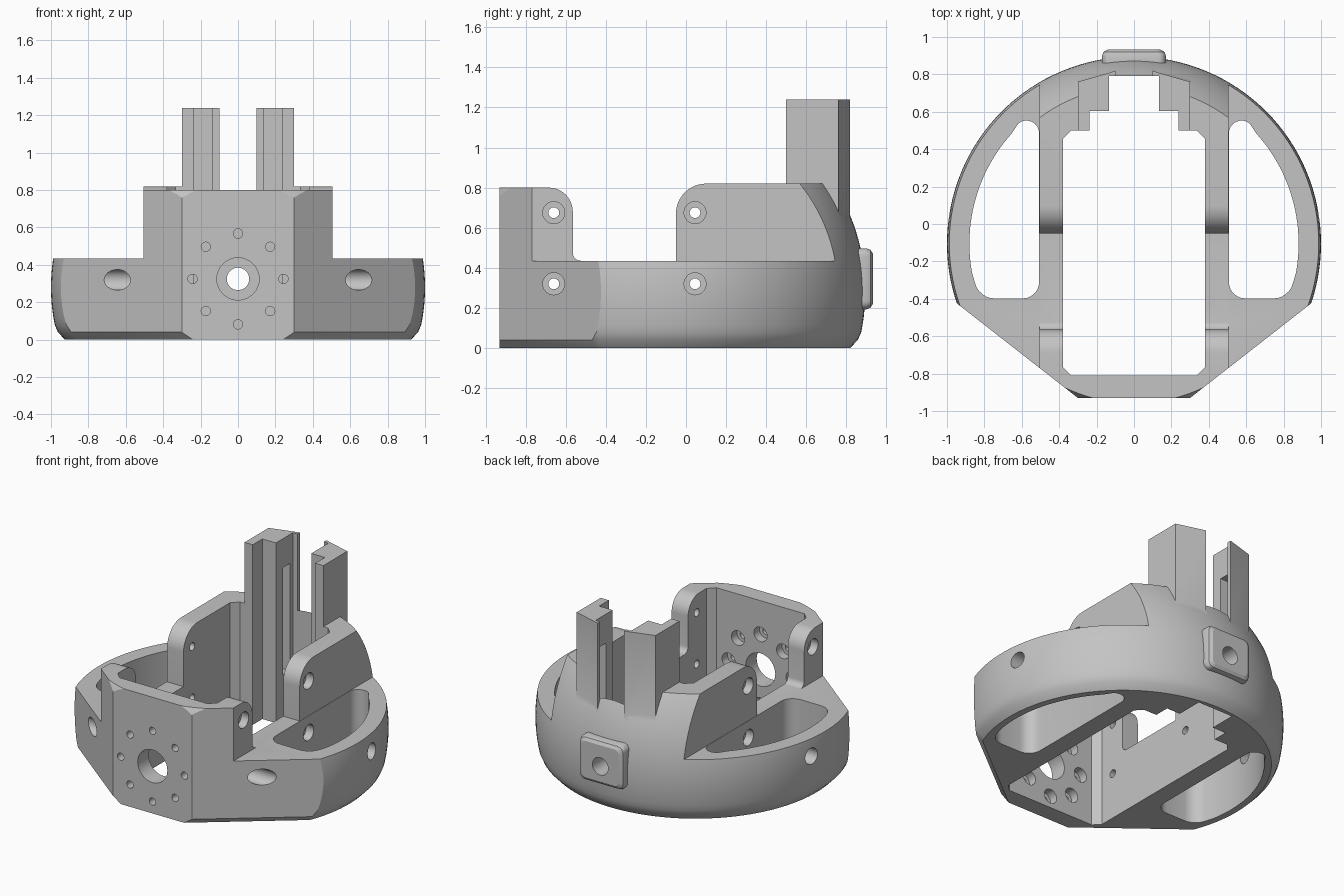
import bpy, bmesh, math

if "Cube" in bpy.data.objects:
    bpy.data.objects.remove(bpy.data.objects["Cube"])

grey = bpy.data.materials.new("plain grey")
grey.diffuse_color = (0.55, 0.55, 0.55, 1)
grey.use_nodes = True
grey.node_tree.nodes["Principled BSDF"].inputs["Base Color"].default_value = grey.diffuse_color
CY = -0.105  # centre of the round body


def solid(name, layers, axis='z'):
    """Closed solid lofted through (outline, depth) layers along an axis."""
    place = {'z': lambda u, v, d: (u, v, d),
             'y': lambda u, v, d: (u, d, v),
             'x': lambda u, v, d: (d, u, v)}[axis]
    bm = bmesh.new()
    rings = [[bm.verts.new(place(u, v, d)) for u, v in poly] for poly, d in layers]
    n = len(rings[0])
    for a, b in zip(rings, rings[1:]):
        for i in range(n):
            j = (i + 1) % n
            bm.faces.new((a[i], a[j], b[j], b[i]))
    bm.faces.new(rings[0])
    bm.faces.new(rings[-1])
    bmesh.ops.recalc_face_normals(bm, faces=bm.faces)
    me = bpy.data.meshes.new(name)
    bm.to_mesh(me)
    bm.free()
    me.materials.append(grey)
    ob = bpy.data.objects.new(name, me)
    bpy.context.collection.objects.link(ob)
    return ob


def prism(name, poly, d0, d1, axis='z'):
    return solid(name, [(poly, d0), (poly, d1)], axis)


def arc(cx, cy, r, a0, a1, n):
    return [(cx + r * math.cos(math.radians(a0 + (a1 - a0) * i / n)),
             cy + r * math.sin(math.radians(a0 + (a1 - a0) * i / n))) for i in range(n + 1)]


def circle(cx, cy, r, n=32):
    return arc(cx, cy, r, 0, 360, n)[:-1]


def rect(x0, y0, x1, y1):
    return [(x0, y0), (x1, y0), (x1, y1), (x0, y1)]


def rounded(hw, hh, r, cy):
    return [p for sx, sy, a in ((1, 1, 0), (-1, 1, 90), (-1, -1, 180), (1, -1, 270))
            for p in arc(sx * (hw - r), cy + sy * (hh - r), r, a, a + 90, 6)]


def mirror(half):
    return half + [(-x, y) for x, y in reversed(half)]


def boolean(target, tool, op):
    mod = target.modifiers.new("bool", 'BOOLEAN')
    mod.operation, mod.object, mod.solver = op, tool, 'EXACT'
    bpy.context.view_layer.objects.active = target
    bpy.ops.object.modifier_apply(modifier=mod.name)
    bpy.data.objects.remove(tool)


# round shell: chamfered foot, then a slice of a sphere
layers = [(circle(0, CY, 0.925, 128), 0)]
for i in range(25):
    z = 0.04 + 0.92 * i / 24
    r = math.sqrt(1 - (z - 0.28) ** 2)
    layers.append((circle(0, CY, r - (0.008 if i == 0 else 0), 128), z))
body = solid("body", layers)

# faceted front with two slanted sides and chamfered lower edges
k = 0.5 / 0.64


def front_plan(x):
    return mirror([(x, -0.93), (1.2, -0.93 + (1.2 - x) * k), (1.2, 1.2)])


boolean(body, solid("plan", [(front_plan(0.18), -0.04), (front_plan(0.30), 0.04),
                             (front_plan(0.30), 1.5)]), 'INTERSECT')

# height outline: low ring, front tower and back tower
outline = prism("height_outline", rect(-1.3, -1.3, 1.3, 1.3), -0.1, 0.435)
front = ([(-1.2, 0.2), (-0.52, 0.2), (-0.52, 0.434)]
         + arc(-0.525, 0.475, 0.04, 270, 180, 5)
         + arc(-0.685, 0.68, 0.12, 0, 90, 12) + [(-1.2, 0.80)])
back = [(1.2, 0.2), (1.2, 0.82)] + arc(0.10, 0.67, 0.15, 90, 180, 12) + [(-0.05, 0.2)]
for poly in (front, back):
    boolean(outline, prism("tower", poly, -0.505, 0.505, 'x'), 'UNION')
boolean(body, outline, 'INTERSECT')

# upright posts
for s in (-1, 1):
    post = [(s * 0.10, 0.4), (s * 0.30, 0.4), (s * 0.30, 0.76), (s * 0.10, 0.818)]
    boolean(body, prism("post", post, 0.3, 1.24), 'UNION')

# rounded pad on the back
pad = [(rounded(0.17, 0.152, 0.04, 0.345), 0.83), (rounded(0.17, 0.152, 0.04, 0.345), 0.90),
       (rounded(0.163, 0.145, 0.04, 0.345), 0.92), (rounded(0.14, 0.125, 0.03, 0.345), 0.933)]
boolean(body, solid("pad", pad, 'y'), 'UNION')

# stepped central opening
opening = mirror([(0.335, -0.81), (0.38, -0.765), (0.38, 0.455), (0.335, 0.5), (0.238, 0.5),
                  (0.238, 0.605), (0.135, 0.605), (0.135, 0.79)])
boolean(body, prism("opening", opening, -0.2, 1.5), 'DIFFERENCE')

# side windows and slots in the posts
for s in (-1, 1):
    window = (arc(0.595, -0.31, 0.088, 180, 270, 6) + arc(0.745, -0.29, 0.108, 270, 345, 6)
              + arc(0, CY, 0.88, -10, 42, 24) + arc(0.575, 0.485, 0.068, 50, 180, 8))
    boolean(body, prism("window", [(s * x, y) for x, y in window], -0.2, 0.7), 'DIFFERENCE')
    boolean(body, prism("slot", rect(0.68, 0.3, 0.76, 1.04), s * 0.1, s * 0.19, 'x'), 'DIFFERENCE')

# front hole, ring of counterbored screw holes, back hole
boolean(body, prism("front_hole", circle(0, 0.325, 0.113), -1.2, -0.7, 'y'), 'DIFFERENCE')
boolean(body, prism("back_hole", circle(0, 0.325, 0.06), 0.6, 1.2, 'y'), 'DIFFERENCE')
for i in range(8):
    a = i * math.pi / 4
    u, v = 0.243 * math.cos(a), 0.325 + 0.243 * math.sin(a)
    boolean(body, prism("screw", circle(u, v, 0.025, 16), -1.2, -0.7, 'y'), 'DIFFERENCE')
    boolean(body, prism("bore", circle(u, v, 0.05, 24), -0.87, -0.7, 'y'), 'DIFFERENCE')

# side screw holes with wide outer bores
for y in (-0.66, 0.045):
    for z in (0.32, 0.675):
        boolean(body, prism("screw", circle(y, z, 0.027, 16), -1.3, 1.3, 'x'), 'DIFFERENCE')
        for s in (-1, 1):
            boolean(body, prism("bore", circle(y, z, 0.055, 24), s * 0.45, s * 1.3, 'x'),
                    'DIFFERENCE')

bpy.ops.object.select_all(action='DESELECT')
body.select_set(True)
bpy.context.view_layer.objects.active = body
bpy.ops.object.shade_smooth_by_angle(angle=math.radians(25))
